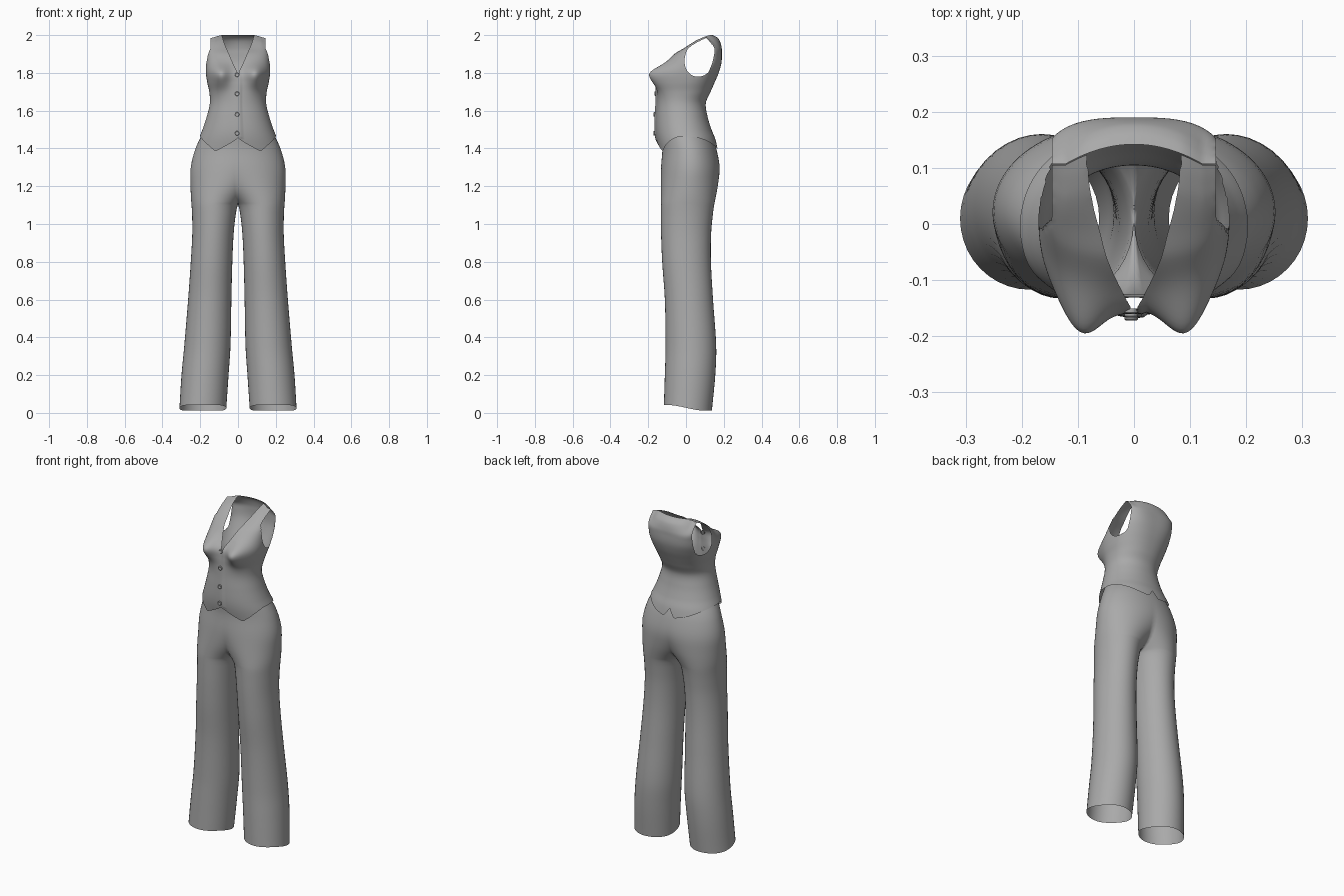
import bpy, bmesh, math
from math import sin, cos, pi, exp

if "Cube" in bpy.data.objects:
    bpy.data.objects.remove(bpy.data.objects["Cube"])

cloth = bpy.data.materials.new("grey cloth")
cloth.diffuse_color = (0.4, 0.4, 0.4, 1)
cloth.use_nodes = True
cloth.node_tree.nodes["Principled BSDF"].inputs["Base Color"].default_value = cloth.diffuse_color


def table(rows, z):
    """Smooth interpolation of rows (z, a, b, ...) at height z."""
    z = min(max(z, rows[0][0]), rows[-1][0])
    i = 0
    while i < len(rows) - 2 and z > rows[i + 1][0]:
        i += 1
    p, q = rows[i], rows[i + 1]
    o, r = rows[max(i - 1, 0)], rows[min(i + 2, len(rows) - 1)]
    h = q[0] - p[0]
    t = (z - p[0]) / h
    out = []
    for k in range(1, len(p)):
        m0 = (q[k] - o[k]) / (q[0] - o[0]) * h
        m1 = (r[k] - p[k]) / (r[0] - p[0]) * h
        out.append((2*t**3 - 3*t*t + 1)*p[k] + (t**3 - 2*t*t + t)*m0
                   + (3*t*t - 2*t**3)*q[k] + (t**3 - t*t)*m1)
    return out


def linear(pts, x):
    for (a, p), (b, q) in zip(pts, pts[1:]):
        if x <= b:
            return p + (q - p) * max(0, (x - a) / (b - a))
    return pts[-1][1]


def step(t):
    t = min(max(t, 0), 1)
    return t * t * (3 - 2 * t)


def loft(bm, rings, closed):
    vs = [[bm.verts.new(p) for p in ring] for ring in rings]
    n = len(vs[0])
    for a, b in zip(vs, vs[1:]):
        for j in range(n if closed else n - 1):
            k = (j + 1) % n
            bm.faces.new((a[j], a[k], b[k], b[j]))


def finish(bm, name, angle=50):
    me = bpy.data.meshes.new(name)
    bm.to_mesh(me)
    bm.free()
    ob = bpy.data.objects.new(name, me)
    bpy.context.collection.objects.link(ob)
    me.materials.append(cloth)
    bpy.ops.object.select_all(action='DESELECT')
    ob.select_set(True)
    bpy.context.view_layer.objects.active = ob
    bpy.ops.object.shade_smooth_by_angle(angle=math.radians(angle))
    return ob


# Trousers: z, outer x, inner x (negative above the crotch), front y, back y
LEG = [(0.0, .31, .062, -.117, .137), (.2, .299, .05, -.112, .155),
       (.35, .285, .04, -.108, .16), (.6, .264, .035, -.112, .143),
       (.8, .25, .03, -.126, .132), (.95, .242, .023, -.132, .133),
       (1.05, .243, .012, -.133, .142), (1.1, .246, 0, -.133, .149),
       (1.14, .249, -.035, -.133, .157), (1.2, .251, -.1, -.133, .168),
       (1.3, .25, -.2, -.132, .178), (1.4, .225, -.22, -.125, .16),
       (1.46, .197, -.197, -.13, .137), (1.52, .165, -.165, -.13, .105)]
heights = sorted([i * 1.52 / 56 for i in range(57)] + [1.1, 1.107, 1.12])
rings = []
for z in heights:
    xo, xi, yf, yb = table(LEG, z)
    cx, rx = (xo + xi) / 2, (xo - xi) / 2
    reach = pi if xi >= 0 else math.acos(max(-1, min(1, -cx / rx)))
    ring = []
    for j in range(41):
        a = reach * (j / 20 - 1)
        x = cx + rx * cos(a)
        y = (yf + yb) / 2 + (yb - yf) / 2 * sin(a)
        # hem rises at the front
        lift = (.012 + .03 * step((.1 - y) / .2)) * max(0, 1 - z / .2)
        ring.append((0 if abs(x) < 1e-4 else x, y, z + lift))
    rings.append(ring)
bm = bmesh.new()
loft(bm, rings, False)
bmesh.ops.remove_doubles(bm, verts=bm.verts, dist=1e-5)
trousers = finish(bm, "trousers")
mirror = trousers.modifiers.new("mirror", 'MIRROR')
mirror.merge_threshold = 0.0005

# Waistcoat: z, half width, front y, back y, squareness
TORSO = [(1.38, .232, -.142, .172, 2.1), (1.45, .208, -.157, .155, 2.1),
         (1.5, .188, -.162, .135, 2.1), (1.57, .165, -.161, .114, 2.1),
         (1.64, .149, -.157, .105, 2.1), (1.7, .152, -.155, .13, 2.2),
         (1.75, .163, -.153, .152, 2.3), (1.8, .17, -.145, .173, 2.5),
         (1.85, .17, -.108, .187, 2.8), (1.9, .167, -.062, .19, 3),
         (1.93, .164, -.015, .186, 3.2), (1.97, .159, .05, .167, 3.2),
         (1.99, .156, .095, .147, 3), (2.0, .154, .125, .127, 3)]
HEM_FRONT = [(0, 1.455), (.02, 1.44), (.11, 1.385), (.21, 1.462)]
HEM_BACK = [(0, 1.445), (.032, 1.398), (.09, 1.412), (.21, 1.462)]


def torso_point(a, z):
    if z < 1.55:
        hem = linear(HEM_FRONT if sin(a) < 0 else HEM_BACK, abs(.215 * cos(a)))
        z = 1.55 - (1.55 - z) / .17 * (1.55 - hem)
    rx, yf, yb, n = table(TORSO, z)
    r = (abs(cos(a))**n + abs(sin(a))**n) ** (-1 / n)
    x = rx * cos(a) * r
    y = (yf + yb) / 2 + (yb - yf) / 2 * sin(a) * r
    if sin(a) < 0:
        # bust, then the overlapping front panel
        height = exp(-((z - 1.795) / (.05 if z > 1.795 else .07)) ** 2)
        y -= .062 * height * exp(-((abs(x) - .095) / .05) ** 2) * step(-sin(a) * 2.5)
        if x < .018:
            y -= .005 * step((x + .06) / .06) * step((1.85 - z) / .05)
    # curved and sloping shoulder line
    y += step((z - 1.9) / .1) * max(-.02, .015 * (1 - (x / .08) ** 2))
    z -= .015 * step((abs(x) - .08) / .07) * step((z - 1.92) / .08)
    return x, y, z


def armhole(p):
    y, z, t = p[1] - .08, p[2] - 1.883, math.radians(25)
    u, v = y * cos(t) - z * sin(t), y * sin(t) + z * cos(t)
    e = (math.hypot(u / .083, v / .107) - 1) * .09
    return max(e, .146 - abs(p[0]))


NECK = [(1.795, 0), (1.85, .026), (1.9, .048), (1.95, .07), (1.98, .08), (2.0, .083)]


def neck_width(p):
    return linear(NECK, p[2]) if p[2] > 1.795 else 0


N, ROWS = 144, 84
rings = []
for i in range(ROWS + 1):
    z = 2 - .62 * (1 - i / ROWS) ** 1.25
    rings.append([torso_point(2 * pi * j / N, z) for j in range(N)])
bm = bmesh.new()
loft(bm, rings, True)


def open_hole(inside, snap):
    gone = [f for f in bm.faces if inside(f.calc_center_median())]
    rim = {v for f in gone for v in f.verts}
    bmesh.ops.delete(bm, geom=gone, context='FACES')
    for v in rim:
        if v.is_valid:
            snap(v)


def snap_arm(v):
    for _ in range(3):
        f, d = armhole(v.co), 1e-4
        g = v.co * 0
        for k in range(3):
            q = v.co.copy()
            q[k] += d
            g[k] = (armhole(q) - f) / d
        if g.length > .1:
            v.co -= g * (f / g.length_squared)


def snap_neck(v):
    w = neck_width(v.co)
    if w > .004 and v.co.z < 1.992:
        v.co.x = math.copysign(w, v.co.x)


def front_of_neck(p):
    fold = .125 + max(-.02, .015 * (1 - (p[0] / .08) ** 2))
    return p[1] < fold and abs(p[0]) < neck_width(p)


# arm openings and V neckline
open_hole(lambda p: armhole(p) < 0 and p[2] > 1.7, snap_arm)
open_hole(front_of_neck, snap_neck)
bmesh.ops.remove_doubles(bm, verts=bm.verts, dist=2e-4)
loose = [v for v in bm.verts if not v.link_faces]
bmesh.ops.delete(bm, geom=loose, context='VERTS')
finish(bm, "waistcoat", 60)

# Buttons: shallow dished discs down the front
for i, z in enumerate((1.79, 1.69, 1.58, 1.48)):
    y = table(TORSO, z)[1] - .004
    profile = [(.012, .002), (.012, -.005), (.010, -.007), (.007, -.005), (.0005, -.005)]
    rings = [[(-.005 + r * cos(k * pi / 8), y + d, z + r * sin(k * pi / 8))
              for k in range(16)] for r, d in profile]
    bm = bmesh.new()
    loft(bm, rings, True)
    bmesh.ops.recalc_face_normals(bm, faces=bm.faces)
    finish(bm, "button_%d" % (i + 1), 40)
